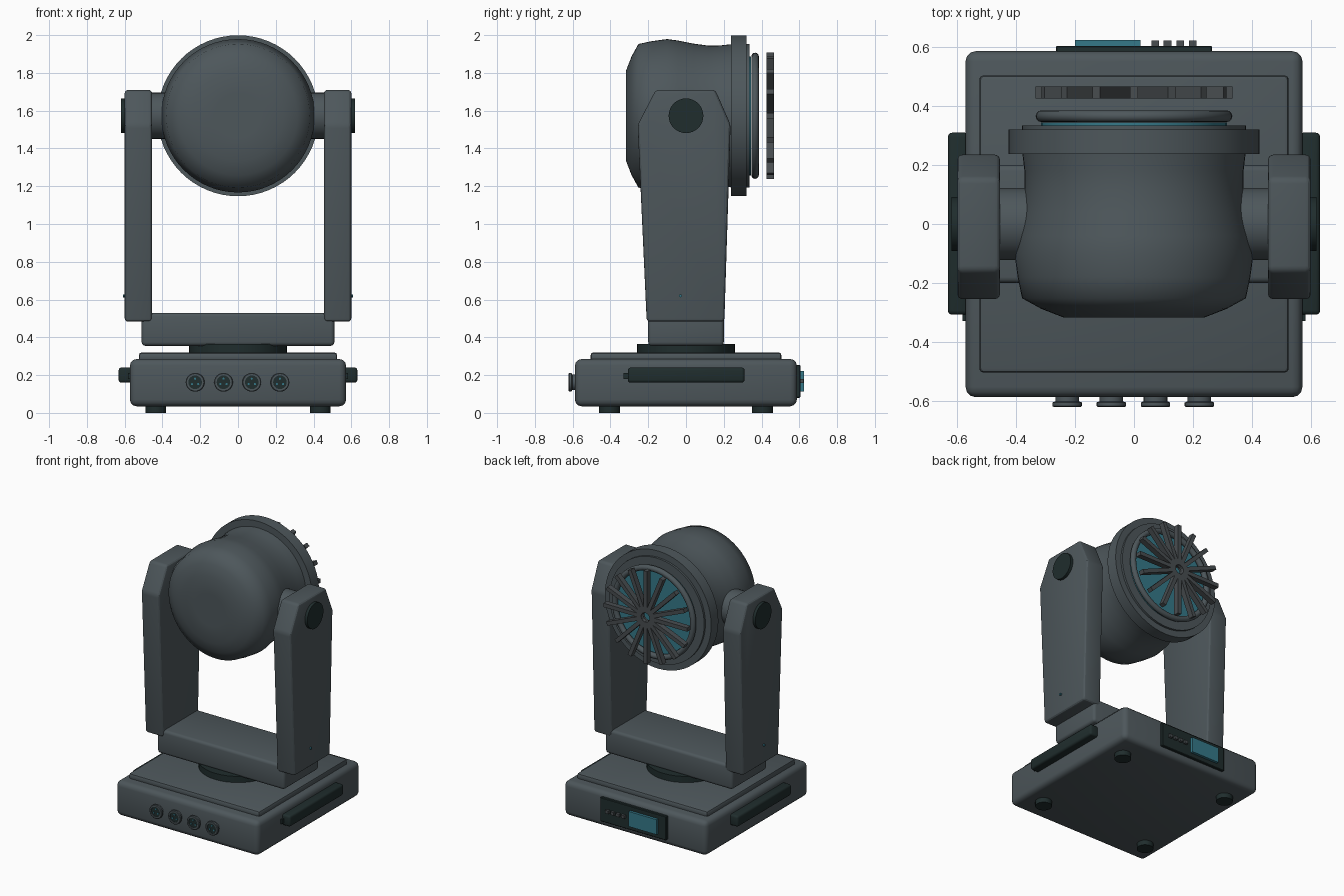
import bpy, bmesh, math
from mathutils import Matrix, Vector

if "Cube" in bpy.data.objects:
    bpy.data.objects.remove(bpy.data.objects["Cube"])


def material(name, rgb):
    m = bpy.data.materials.new(name)
    m.diffuse_color = (*rgb, 1)
    m.use_nodes = True
    m.node_tree.nodes["Principled BSDF"].inputs["Base Color"].default_value = m.diffuse_color
    return m


GREY = material("slate grey", (0.075, 0.095, 0.105))
FIN = material("fin grey", (0.066, 0.075, 0.081))
DARK = material("near black", (0.014, 0.026, 0.026))
TEAL = material("teal glass", (0.035, 0.19, 0.25))


def finish(bm, name, mat, angle=35):
    """Smooth shading with edges sharper than the angle kept crisp."""
    bmesh.ops.recalc_face_normals(bm, faces=bm.faces[:])
    for f in bm.faces:
        f.smooth = True
    for e in bm.edges:
        e.smooth = e.calc_face_angle(0) < math.radians(angle)
    me = bpy.data.meshes.new(name)
    bm.to_mesh(me)
    bm.free()
    me.materials.append(mat)
    ob = bpy.data.objects.new(name, me)
    bpy.context.collection.objects.link(ob)
    return ob


def bevel_all(bm, width, segs):
    if width:
        bmesh.ops.bevel(bm, geom=bm.edges[:], offset=width, segments=segs,
                        profile=0.5, affect='EDGES', clamp_overlap=True)


def box(name, lo, hi, mat, bevel=0.0, segs=3):
    lo, hi = Vector(lo), Vector(hi)
    bm = bmesh.new()
    bmesh.ops.create_cube(bm, size=1)
    for v in bm.verts:
        v.co = (lo + hi) / 2 + v.co * (hi - lo)
    bevel_all(bm, bevel, segs)
    return finish(bm, name, mat)


AXES = {'z': Matrix.Identity(4),
        'y': Matrix.Rotation(-math.pi / 2, 4, 'X'),
        'x': Matrix.Rotation(math.pi / 2, 4, 'Y')}


def lathe(name, pts, axis, loc, mat, segs=32, angle=35):
    """Revolve (radius, distance along axis) points; ends are capped."""
    bm = bmesh.new()
    rings = []
    for r, h in pts:
        rings.append([bm.verts.new((r * math.cos(2 * math.pi * i / segs),
                                    r * math.sin(2 * math.pi * i / segs), h))
                      for i in range(segs)])
    for a, b in zip(rings, rings[1:]):
        for i in range(segs):
            j = (i + 1) % segs
            bm.faces.new((a[i], a[j], b[j], b[i]))
    bm.faces.new(rings[0])
    bm.faces.new(rings[-1])
    bm.transform(Matrix.Translation(loc) @ AXES[axis])
    return finish(bm, name, mat, angle)


def torus(name, major, minor, loc, mat, segs=48, sides=12):
    """Ring facing along y."""
    bm = bmesh.new()
    grid = []
    for i in range(segs):
        a = 2 * math.pi * i / segs
        row = []
        for k in range(sides):
            b = 2 * math.pi * k / sides
            r = major + minor * math.cos(b)
            row.append(bm.verts.new((r * math.cos(a), minor * math.sin(b), r * math.sin(a))))
        grid.append(row)
    for i in range(segs):
        for k in range(sides):
            n, m = (i + 1) % segs, (k + 1) % sides
            bm.faces.new((grid[i][k], grid[n][k], grid[n][m], grid[i][m]))
    bm.transform(Matrix.Translation(loc))
    return finish(bm, name, mat)


def disc(name, r, h0, h1, axis, loc, mat, segs=32):
    return lathe(name, [(r, h0), (r, h1)], axis, loc, mat, segs)


# Base housing, top plate and turntable
box("base_housing", (-0.572, -0.588, 0.035), (0.572, 0.587, 0.285), GREY, 0.035)
box("base_top_plate", (-0.525, -0.505, 0.27), (0.525, 0.505, 0.32), GREY, 0.015, 2)
disc("turntable", 0.26, 0.31, 0.365, 'z', (0, 0, 0), DARK, 40)

# Feet
for x in (-0.435, 0.435):
    for y in (-0.405, 0.405):
        disc("foot", 0.055, 0, 0.045, 'z', (x, y, 0), DARK, 24)

# Side carrying handles with small end tabs
for s in (-1, 1):
    xs = sorted((s * 0.56, s * 0.632))
    box("side_handle", (xs[0], -0.308, 0.16), (xs[1], 0.31, 0.24), DARK, 0.015)
    xs = sorted((s * 0.56, s * 0.583))
    box("handle_tab", (xs[0], -0.33, 0.18), (xs[1], -0.30, 0.212), DARK)

# Front sockets with pins
for x in (-0.227, -0.077, 0.073, 0.222):
    at = (x, -0.588, 0.162)
    lathe("socket", [(0.040, 0.01), (0.040, -0.014), (0.050, -0.018), (0.050, -0.030),
                     (0.046, -0.033), (0.036, -0.033), (0.036, -0.022)],
          'y', at, GREY, 24)
    disc("socket_face", 0.036, -0.026, -0.018, 'y', at, DARK, 24)
    for a in (90, 210, 330):
        px = x + 0.019 * math.cos(math.radians(a))
        pz = 0.162 + 0.019 * math.sin(math.radians(a))
        disc("socket_pin", 0.006, -0.031, -0.024, 'y', (px, -0.588, pz), TEAL, 8)

# Rear control panel with screen and buttons
box("control_panel", (-0.265, 0.575, 0.08), (0.265, 0.605, 0.254), DARK, 0.004, 1)
box("screen", (-0.20, 0.60, 0.113), (0.022, 0.624, 0.222), TEAL)
for x in (0.072, 0.114, 0.157, 0.20):
    box("panel_button", (x - 0.013, 0.60, 0.158), (x + 0.013, 0.623, 0.180), FIN)

# Yoke crossbar
box("yoke_crossbar", (-0.51, -0.20, 0.355), (0.51, 0.20, 0.53), GREY, 0.02)

# Yoke arms: tapered side profile with chamfered top
ARM = [(-0.208, 0.483), (0.203, 0.483), (0.236, 1.525), (0.155, 1.71),
       (-0.16, 1.71), (-0.256, 1.525)]
PIVOT_Z = 1.573
for s in (-1, 1):
    bm = bmesh.new()
    inner = [bm.verts.new((s * 0.455, y, z)) for y, z in ARM]
    outer = [bm.verts.new((s * 0.60, y, z)) for y, z in ARM]
    bm.faces.new(inner)
    bm.faces.new(outer)
    for i in range(len(ARM)):
        j = (i + 1) % len(ARM)
        bm.faces.new((inner[i], inner[j], outer[j], outer[i]))
    bmesh.ops.recalc_face_normals(bm, faces=bm.faces[:])
    bevel_all(bm, 0.018, 3)
    finish(bm, "yoke_arm", GREY, 25)
    pivot = (0, 0, PIVOT_Z)
    disc("tilt_axle", 0.122, s * 0.33, s * 0.47, 'x', pivot, GREY)
    disc("pivot_cap", 0.092, s * 0.58, s * 0.62, 'x', pivot, DARK)
    disc("arm_indicator", 0.008, s * 0.59, s * 0.61, 'x', (0, -0.03, 0.62), TEAL, 10)

# Lamp head: rounded shell, rear rim and lip
HEAD = (0, 0, PIVOT_Z)
lathe("head_shell", [(0.12, -0.318), (0.24, -0.317), (0.315, -0.288), (0.38, -0.252),
                     (0.395, -0.18), (0.406, -0.10), (0.398, -0.04), (0.382, 0.04),
                     (0.371, 0.12), (0.372, 0.18), (0.38, 0.25)],
      'y', HEAD, GREY, 64, 50)
disc("rear_rim", 0.426, 0.238, 0.32, 'y', HEAD, GREY, 64)
disc("rear_lip", 0.38, 0.31, 0.335, 'y', HEAD, GREY, 64)
disc("lens", 0.315, 0.33, 0.345, 'y', HEAD, TEAL, 48)
torus("lens_ring", 0.314, 0.02, (0, 0.366, PIVOT_Z), GREY)

# Radial rear fins around an open hub
COUNT = 16
for i in range(COUNT):
    bm = bmesh.new()
    bmesh.ops.create_cube(bm, size=1)
    bm.transform(Matrix.Translation(HEAD)
                 @ Matrix.Rotation(2 * math.pi * i / COUNT, 4, 'Y')
                 @ Matrix.Translation((0.184, 0.446, 0))
                 @ Matrix.Diagonal((0.302, 0.04, 0.028, 1)))
    finish(bm, "rear_fin", FIN)
torus("fin_hub", 0.042, 0.012, (0, 0.446, PIVOT_Z), FIN, 24, 8)
